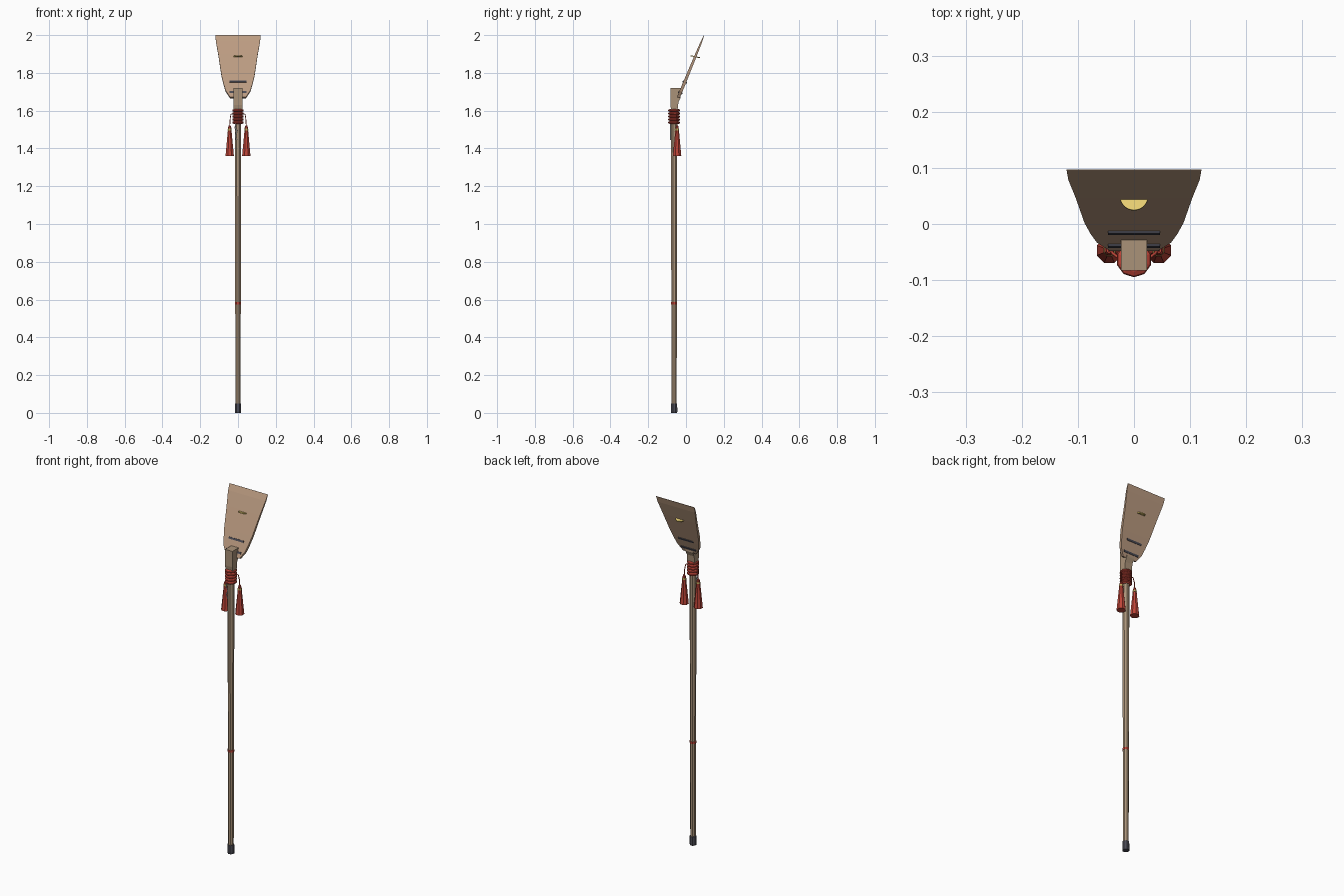
import bpy, bmesh, math
from mathutils import Vector, Matrix

if "Cube" in bpy.data.objects:
    bpy.data.objects.remove(bpy.data.objects["Cube"])

Y0 = -0.063  # shaft axis


def mat(name, c):
    m = bpy.data.materials.new(name)
    m.diffuse_color = (*c, 1)
    m.use_nodes = True
    m.node_tree.nodes["Principled BSDF"].inputs["Base Color"].default_value = m.diffuse_color
    return m


WOOD = mat("wood", (0.40, 0.29, 0.19))
BLADE = mat("blade_wood", (0.50, 0.33, 0.22))
DARK = mat("dark_metal", (0.07, 0.07, 0.09))
RED = mat("red_cord", (0.52, 0.06, 0.04))
GOLD = mat("gold", (0.85, 0.65, 0.18))
PALE = mat("pale_paper", (0.75, 0.78, 0.82))


def finish(name, bm, m):
    bmesh.ops.recalc_face_normals(bm, faces=bm.faces)
    me = bpy.data.meshes.new(name)
    bm.to_mesh(me)
    bm.free()
    me.materials.append(m)
    ob = bpy.data.objects.new(name, me)
    bpy.context.collection.objects.link(ob)
    return ob


def loft(name, rings, m):
    """Skin a list of equal-length point rings and cap both ends."""
    bm = bmesh.new()
    vs = [[bm.verts.new(p) for p in r] for r in rings]
    n = len(vs[0])
    for a, b in zip(vs, vs[1:]):
        for i in range(n):
            j = (i + 1) % n
            bm.faces.new((a[i], a[j], b[j], b[i]))
    bm.faces.new(vs[0])
    bm.faces.new(vs[-1])
    return finish(name, bm, m)


def turned(name, x, y, prof, m, n=8):
    """Faceted upright part from (radius, z) pairs."""
    return loft(name, [[(x + r * math.cos(math.tau * (i + .5) / n),
                         y + r * math.sin(math.tau * (i + .5) / n), z)
                        for i in range(n)] for r, z in prof], m)


def box(name, size, loc, rot, m):
    bm = bmesh.new()
    bmesh.ops.create_cube(bm, size=1)
    bm.transform(Matrix.Translation(loc) @ Matrix.Rotation(rot, 4, 'X')
                 @ Matrix.Diagonal((*size, 1)))
    return finish(name, bm, m)


def rod(name, pts, r, m):
    cu = bpy.data.curves.new(name, 'CURVE')
    cu.dimensions = '3D'
    cu.bevel_depth = r
    cu.bevel_resolution = 0
    cu.use_fill_caps = True
    s = cu.splines.new('POLY')
    s.points.add(len(pts) - 1)
    for p, q in zip(s.points, pts):
        p.co = (*q, 1)
    cu.materials.append(m)
    ob = bpy.data.objects.new(name, cu)
    bpy.context.collection.objects.link(ob)


# shaft, butt cap and marker ring
turned("shaft", 0, Y0, [(0.0145, 0.01), (0.0185, 1.64)], WOOD)
turned("butt_cap", 0, Y0, [(0.0175, 0), (0.0185, 0.01), (0.0175, 0.05)], DARK)
turned("marker_ring", 0, Y0, [(0.0175, 0.575), (0.0175, 0.588)], RED)

# socket block joining shaft and blade
prof = [(-0.078, 1.60), (-0.045, 1.60), (-0.040, 1.645), (-0.028, 1.67),
        (-0.028, 1.72), (-0.083, 1.72), (-0.083, 1.63)]
loft("socket_block", [[(x, y, z) for y, z in prof] for x in (-0.023, 0.023)], WOOD)

# blade: tilted slab, tapering to a sharp top edge
base = Vector((0, -0.041, 1.668))
tip = Vector((0, 0.096, 2.0))
axis = tip - base
ang = -math.atan2(axis.y, axis.z)
nrm = Vector((0, -axis.z, axis.y)).normalized()
rows = [(0, 0.042, 0.008), (0.11, 0.066, 0.008), (0.22, 0.077, 0.008),
        (0.36, 0.088, 0.0075), (0.68, 0.104, 0.006), (0.9, 0.117, 0.004),
        (1, 0.12, 0.0008)]
loft("blade", [[base + axis * t + nrm * (s * h) + Vector((x * w, 0, 0))
                for x, s in ((-1, -1), (1, -1), (1, 1), (-1, 1))]
               for t, w, h in rows], BLADE)

# two metal bands across the blade
for i, t in enumerate((0.08, 0.25)):
    box(f"blade_band_{i + 1}", (0.092, 0.024, 0.010), base + axis * t, ang, DARK)

# gold disc let through the blade
bm = bmesh.new()
bmesh.ops.create_cone(bm, cap_ends=True, segments=24, radius1=0.025, radius2=0.025, depth=0.005)
bm.transform(Matrix.Translation(base + axis * 0.655)
             @ Matrix.Rotation(math.radians(-12), 4, 'X'))
finish("gold_disc", bm, GOLD)

# cord wrapping below the socket
for k in range(5):
    z = 1.537 + k * 0.016
    turned(f"cord_wrap_{k + 1}", 0, Y0,
           [(0.022, z - 0.008), (0.030, z - 0.004), (0.032, z), (0.030, z + 0.004),
            (0.022, z + 0.008)], RED, 10)

# hanging tassels with cords and gold collars
for s, side in ((-1, "left"), (1, "right")):
    x, y = s * 0.044, -0.047
    rod(f"tassel_cord_{side}", [(s * 0.024, Y0, 1.585), (s * 0.038, -0.052, 1.58),
                                (x - s * 0.002, y, 1.55), (x, y, 1.51)], 0.0025, RED)
    turned(f"tassel_{side}", x, y, [(0.024, 1.36), (0.018, 1.42), (0.009, 1.51),
                                    (0.005, 1.522)], RED)
    turned(f"tassel_collar_{side}", x, y, [(0.0115, 1.496), (0.0105, 1.505)], GOLD)

# pale folded streamer beside the shaft
rod("streamer", [(-0.010, -0.083, 1.535), (-0.016, -0.083, 1.51), (-0.006, -0.083, 1.495),
                 (-0.014, -0.083, 1.465), (-0.008, -0.083, 1.445)], 0.003, PALE)
